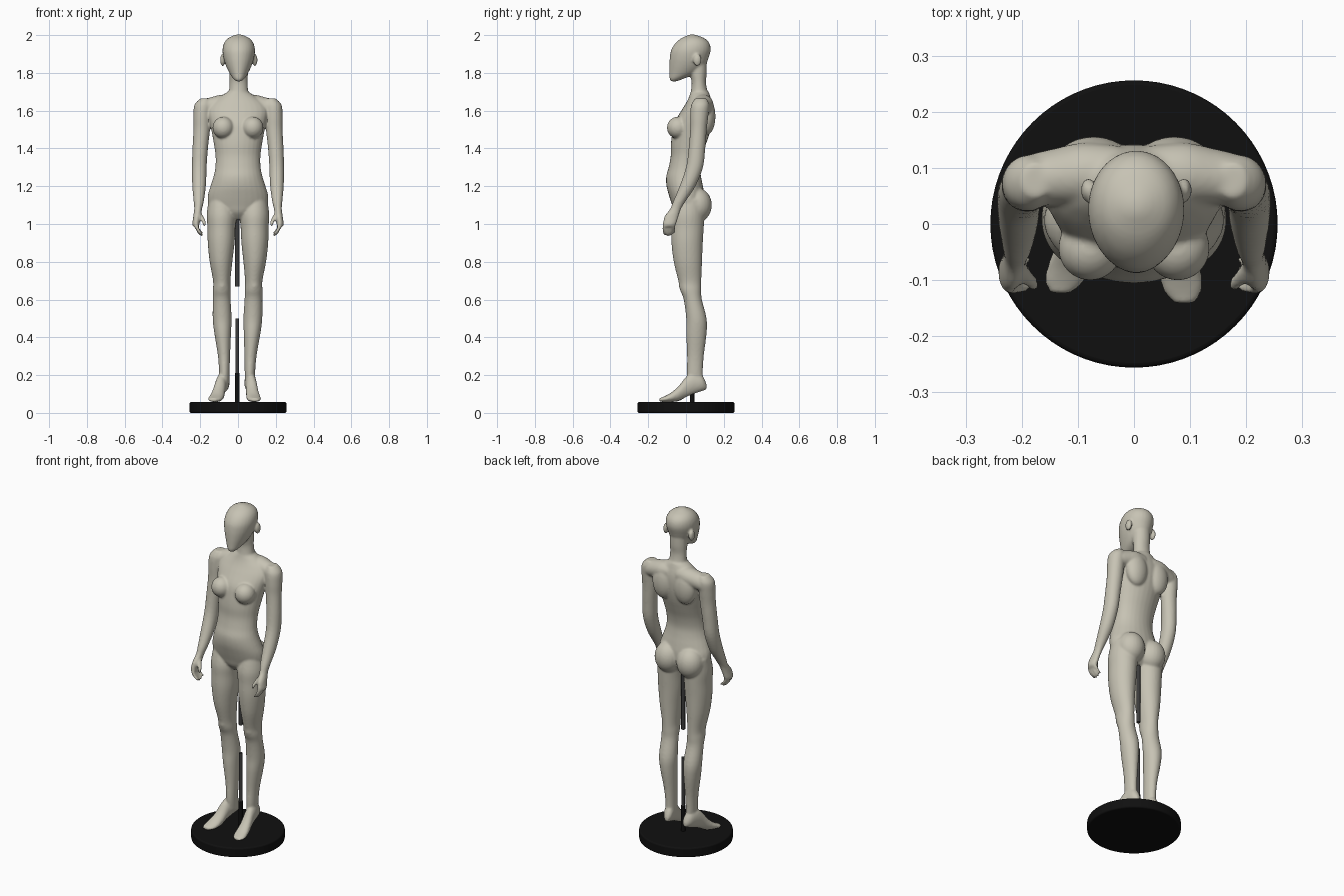
import bpy, bmesh, math
from mathutils import Matrix, Vector


def material(name, rgb):
    m = bpy.data.materials.new(name)
    m.diffuse_color = (*rgb, 1)
    return m


SKIN = material("warm grey plastic", (0.57, 0.545, 0.455))
BLACK = material("black base", (0.005, 0.005, 0.005))
STEEL = material("dark steel", (0.045, 0.045, 0.045))
body = bmesh.new()


def catmull(a, b, c, d, t):
    return tuple(0.5 * (2 * q + (r - p) * t + (2 * p - 5 * q + 4 * r - s) * t * t
                        + (3 * q - p - 3 * r + s) * t ** 3) for p, q, r, s in zip(a, b, c, d))


def loft(sections, axis=2, sides=28, steps=4):
    """Closed skin through ellipses (x, y, z, r1, r2) lying across the given axis."""
    n, dense = len(sections), []
    for i in range(n - 1):
        four = [sections[max(0, min(n - 1, i + k))] for k in (-1, 0, 1, 2)]
        dense += [catmull(*four, s / steps) for s in range(steps)]
    dense.append(sections[-1])
    u, v = [k for k in range(3) if k != axis]
    rings = []
    for sec in dense:
        ring = []
        for k in range(sides):
            a = 2 * math.pi * k / sides
            p = list(sec[:3])
            p[u] += max(sec[3], 0.002) * math.cos(a)
            p[v] += max(sec[4], 0.002) * math.sin(a)
            ring.append(body.verts.new(p))
        rings.append(ring)
    for r0, r1 in zip(rings, rings[1:]):
        for k in range(sides):
            j = (k + 1) % sides
            body.faces.new((r0[k], r0[j], r1[j], r1[k]))
    body.faces.new(rings[0])
    body.faces.new(rings[-1])


def profile(rows, x=0.0):
    """Loft from rows of (z, front y, back y, half width)."""
    loft([(x, (f + b) / 2, z, w, (b - f) / 2) for z, f, b, w in rows])


def ball(centre, radii):
    bmesh.ops.create_uvsphere(body, u_segments=24, v_segments=16, radius=1,
                              matrix=Matrix.Translation(centre) @ Matrix.Diagonal((*radii, 1)))


# Torso
profile([(1.025, -.03, .05, .04), (1.06, -.06, .08, .11), (1.1, -.074, .095, .155),
         (1.15, -.09, .098, .16), (1.2, -.103, .09, .146), (1.25, -.105, .08, .13),
         (1.3, -.092, .075, .12), (1.36, -.081, .085, .119), (1.42, -.08, .105, .127),
         (1.48, -.073, .125, .138), (1.54, -.06, .138, .15), (1.6, -.025, .142, .16),
         (1.64, 0, .138, .14), (1.67, .015, .13, .1), (1.7, .025, .12, .055)])
# Neck
profile([(1.6, .0, .14, .08), (1.66, .015, .132, .068), (1.7, .025, .115, .052),
         (1.75, .03, .106, .048), (1.8, .02, .11, .05), (1.86, .02, .11, .05)], .003)
# Head
profile([(1.755, -.08, -.05, .012), (1.77, -.087, -.01, .03), (1.8, -.088, .06, .05),
         (1.84, -.088, .103, .069), (1.88, -.086, .12, .081), (1.92, -.079, .131, .086),
         (1.955, -.058, .125, .079), (1.98, -.03, .103, .061), (1.995, .0, .07, .035),
         (2.003, .02, .045, .012)], .004)

LEG = [(.09, .02, 1.13, .066, .08), (.087, .01, 1.05, .078, .088), (.088, .008, .98, .074, .086),
       (.089, .006, .9, .071, .083), (.09, .01, .8, .06, .075), (.086, .02, .7, .046, .061),
       (.086, .025, .65, .047, .056), (.086, .036, .6, .047, .048), (.084, .055, .5, .05, .054),
       (.081, .055, .42, .044, .054), (.074, .05, .3, .032, .044), (.072, .047, .2, .027, .042),
       (.071, .055, .14, .025, .04)]
# y, sole z, upper z, half width
FOOT = [(.108, .125, .155, .012), (.085, .115, .2, .027), (.04, .1, .215, .03), (0, .083, .19, .03),
        (-.04, .063, .14, .034), (-.08, .058, .105, .038), (-.115, .058, .086, .035),
        (-.138, .06, .077, .018)]
ARM = [(.175, .078, 1.665, .025, .03), (.185, .075, 1.63, .046, .048), (.19, .07, 1.57, .046, .048),
       (.192, .066, 1.5, .044, .044), (.2, .058, 1.4, .041, .044), (.205, .045, 1.3, .039, .045),
       (.206, .008, 1.2, .036, .042), (.208, -.035, 1.12, .027, .033), (.211, -.055, 1.08, .021, .029),
       (.217, -.077, 1.04, .02, .037), (.223, -.087, 1.0, .019, .035), (.222, -.09, .985, .014, .03)]

for s in (-1, 1):
    # Legs, the left one leaning slightly inward
    lean = -0.012 if s > 0 else 0
    loft([(s * (x + lean * max(0, 1 - z / .9)), y, z, a, b) for x, y, z, a, b in LEG])
    # Raised-heel feet, turned out
    heel, toe, reach = (.06, .087, 1.03) if s > 0 else (.07, .126, .9)
    loft([(s * (heel + (toe - heel) * (.09 - y) / .21), y * (reach if y < 0 else 1),
           (lo + hi) / 2, w, (hi - lo) / 2) for y, lo, hi, w in FOOT], axis=1)
    # Kneecap, buttock, breast, shoulder blade, ear
    ball((s * .085, -.008, .68), (.03, .03, .045))
    ball((s * .073, .06, 1.1), (.078, .077, .09))
    ball((s * .078, -.043, 1.51), (.057, .058, .058))
    ball((s * .072, .108, 1.57), (.068, .048, .1))
    ball((.004 + s * .085, .06, 1.868), (.014, .022, .033))
    # Shoulder yoke
    loft([(s * .03, .09, 1.635, .05, .05), (s * .09, .09, 1.632, .055, .052),
          (s * .14, .085, 1.622, .05, .05), (s * .19, .077, 1.61, .045, .046),
          (s * .222, .075, 1.6, .025, .025)], axis=0)
    # Arm and palm
    loft([(s * x, y, z, a, b) for x, y, z, a, b in ARM])
    # Curled fingers
    for i in range(4):
        y, drop = -.114 + .0165 * i, (.0, -.007, -.004, .008)[i]
        loft([(s * .223, y + .002, 1.01, .011, .01), (s * .217, y - .002, .98, .011, .0095),
              (s * .203, y - .001, .957 + drop, .01, .009),
              (s * .187, y + .002, .942 + drop, .007, .006)], sides=12)
    # Thumb
    loft([(s * .208, -.075, 1.06, .014, .016), (s * .193, -.092, 1.035, .013, .014),
          (s * .18, -.107, 1.01, .011, .011), (s * .178, -.113, .99, .007, .007)], sides=12)

bmesh.ops.recalc_face_normals(body, faces=body.faces)
mesh = bpy.data.meshes.new("mannequin_body")
body.to_mesh(mesh)
body.free()
figure = bpy.data.objects.new("mannequin_body", mesh)
bpy.context.collection.objects.link(figure)
mesh.materials.append(SKIN)
# Fuse the overlapping forms into one smooth skin
fuse = figure.modifiers.new("fuse", 'REMESH')
fuse.mode = 'VOXEL'
fuse.voxel_size = 0.006
fuse.use_smooth_shade = True
soften = figure.modifiers.new("soften", 'SMOOTH')
soften.factor = 0.5
soften.iterations = 6


def cylinder(name, x, y, z0, z1, r, mat, sides, bevel=0):
    bpy.ops.mesh.primitive_cylinder_add(vertices=sides, radius=r, depth=z1 - z0,
                                        location=(x, y, (z0 + z1) / 2))
    ob = bpy.context.object
    ob.name = name
    ob.data.materials.append(mat)
    if bevel:
        b = ob.modifiers.new("bevel", 'BEVEL')
        b.width, b.segments = bevel, 3
    bpy.ops.object.shade_smooth_by_angle(angle=math.radians(35))


# Stand: round base, socket and the two visible lengths of rod
cylinder("round_base", 0, 0, 0, .058, .256, BLACK, 72, .008)
cylinder("rod_socket", -.004, .032, .05, .21, .012, BLACK, 20)
cylinder("lower_rod", -.004, .032, .2, .5, .01, STEEL, 20)
cylinder("upper_rod", -.004, .032, .67, 1.06, .011, STEEL, 20)
